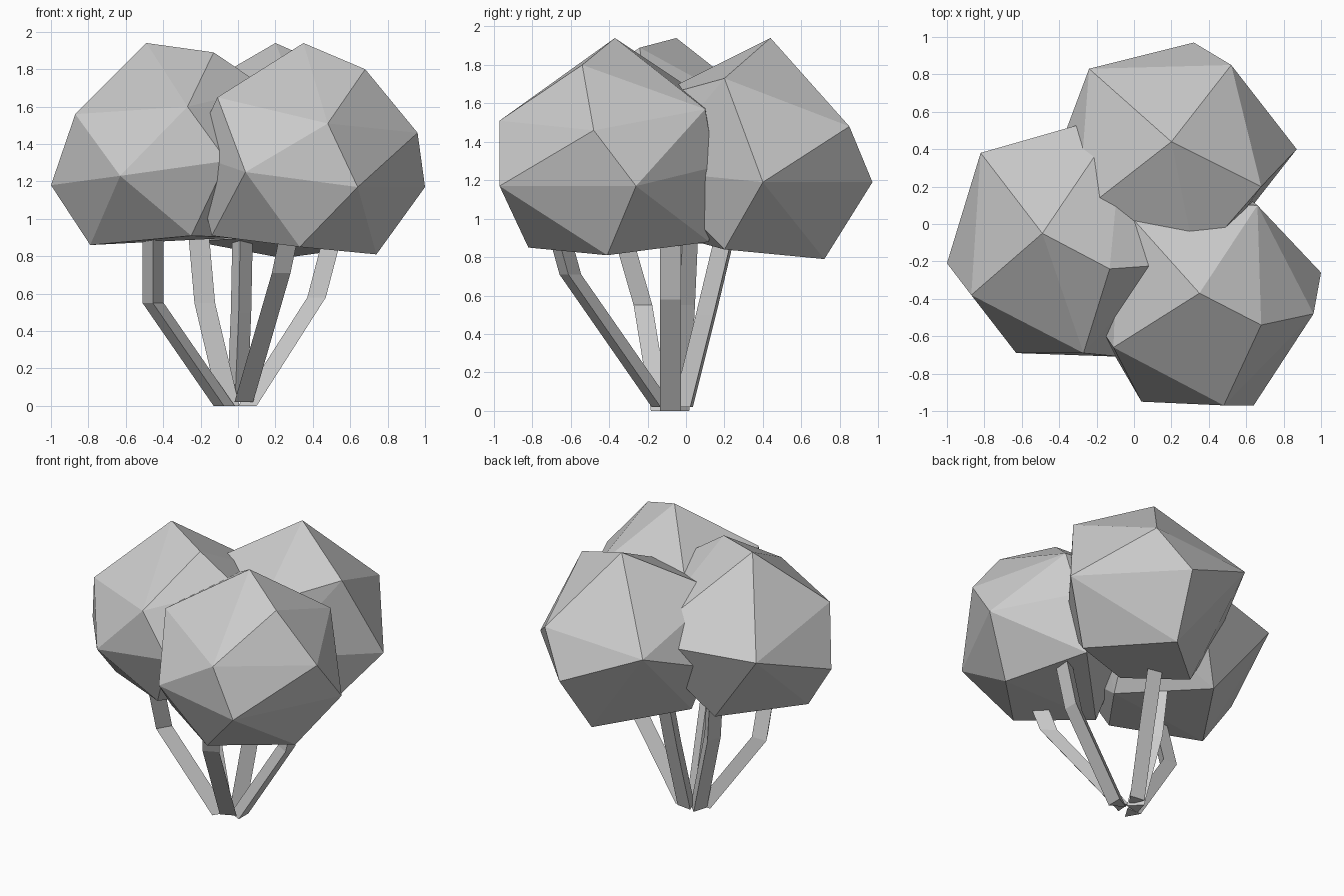
import bpy, bmesh
from mathutils import Vector

cube = bpy.data.objects.get("Cube")
if cube:
    bpy.data.objects.remove(cube, do_unlink=True)

grey = bpy.data.materials.new("plain grey")
grey.use_nodes = True
colour = (0.6, 0.6, 0.6, 1)
grey.diffuse_color = colour
grey.node_tree.nodes["Principled BSDF"].inputs["Base Color"].default_value = colour


def finish(name, bm):
    bmesh.ops.recalc_face_normals(bm, faces=bm.faces)
    mesh = bpy.data.meshes.new(name)
    bm.to_mesh(mesh)
    bm.free()
    mesh.materials.append(grey)
    obj = bpy.data.objects.new(name, mesh)
    bpy.context.scene.collection.objects.link(obj)
    return obj


def crown(name, corners):
    """Faceted clump of leaves wrapped around a few corner points."""
    bm = bmesh.new()
    for c in corners:
        bm.verts.new(c)
    hull = bmesh.ops.convex_hull(bm, input=bm.verts)
    loose = [g for g in hull["geom_interior"] + hull["geom_unused"]
             if isinstance(g, bmesh.types.BMVert)]
    bmesh.ops.delete(bm, geom=loose, context="VERTS")
    return finish(name, bm)


def stem(name, path, width=0.11):
    """Three-sided stem along a bent path, its flat side turned outward."""
    points = [Vector(p) for p in path]
    out = points[-1] - points[0]
    out.z = 0
    out.normalize()
    side = Vector((-out.y, out.x, 0))
    bm = bmesh.new()
    rings = [[bm.verts.new(p + (out * a + side * b) * width / 2)
              for a, b in ((.9, -1), (.9, 1), (-.9, 0))] for p in points]
    for low, high in zip(rings, rings[1:]):
        for i in range(3):
            j = (i + 1) % 3
            bm.faces.new((low[i], low[j], high[j], high[i]))
    bm.faces.new(rings[0])
    bm.faces.new(rings[-1])
    return finish(name, bm)


# Leaf clumps, overlapping in the middle
crown("front_crown", [
    (.35, -.37, 1.94), (.68, -.54, 1.80), (.48, -.97, 1.51),
    (-.11, -.66, 1.65), (-.08, .11, 1.62), (.66, .10, 1.57),
    (.96, -.48, 1.46), (1, -.26, 1.17), (.64, -.97, 1.17),
    (.04, -.95, 1.25), (-.25, -.45, 1.35), (.33, -.82, .85),
    (.74, -.41, .81), (.5, .12, .88), (-.14, -.55, .91),
    (.6, .15, 1.27), (.1, .15, 1.25)])
crown("right_crown", [
    (-.49, -.05, 1.94), (-.13, -.24, 1.89), (-.87, -.38, 1.56),
    (-.27, -.69, 1.60), (-.82, .38, 1.40), (-.05, .6, 1.43),
    (-1, -.21, 1.18), (-.63, -.69, 1.23), (-.06, -.71, 1.31),
    (-.79, -.25, .86), (-.25, -.55, .91), (-.43, .29, .88),
    (.15, -.22, 1.70), (.15, .15, 1.25), (0, -.2, .9)])
crown("back_crown", [
    (.20, .44, 1.94), (.68, .20, 1.73), (.33, -.2, 1.62),
    (-.3, .05, 1.65), (-.24, .83, 1.44), (.52, .85, 1.48),
    (.32, .97, 1.19), (.87, .40, 1.19), (-.42, .35, 1.25),
    (.4, -.2, 1.25), (.24, .72, .79), (.6, .2, .84),
    (-.24, .28, .88), (.1, -.02, .9)])

# Stems fanning out from the base
stem("right_stem", [(-.06, -.11, 0), (-.44, -.2, .55), (-.44, -.33, 1)])
stem("inner_stem", [(-.04, -.05, 0), (-.17, -.02, .55), (-.21, 0, 1)])
stem("back_stem", [(-.01, -.02, .02), (.01, .1, .5), (.02, .22, 1)])
stem("front_stem", [(.01, -.11, .02), (.21, -.59, .71), (.27, -.67, 1)])
stem("left_stem", [(.05, -.08, 0), (.42, -.08, .58), (.53, -.08, 1)])
